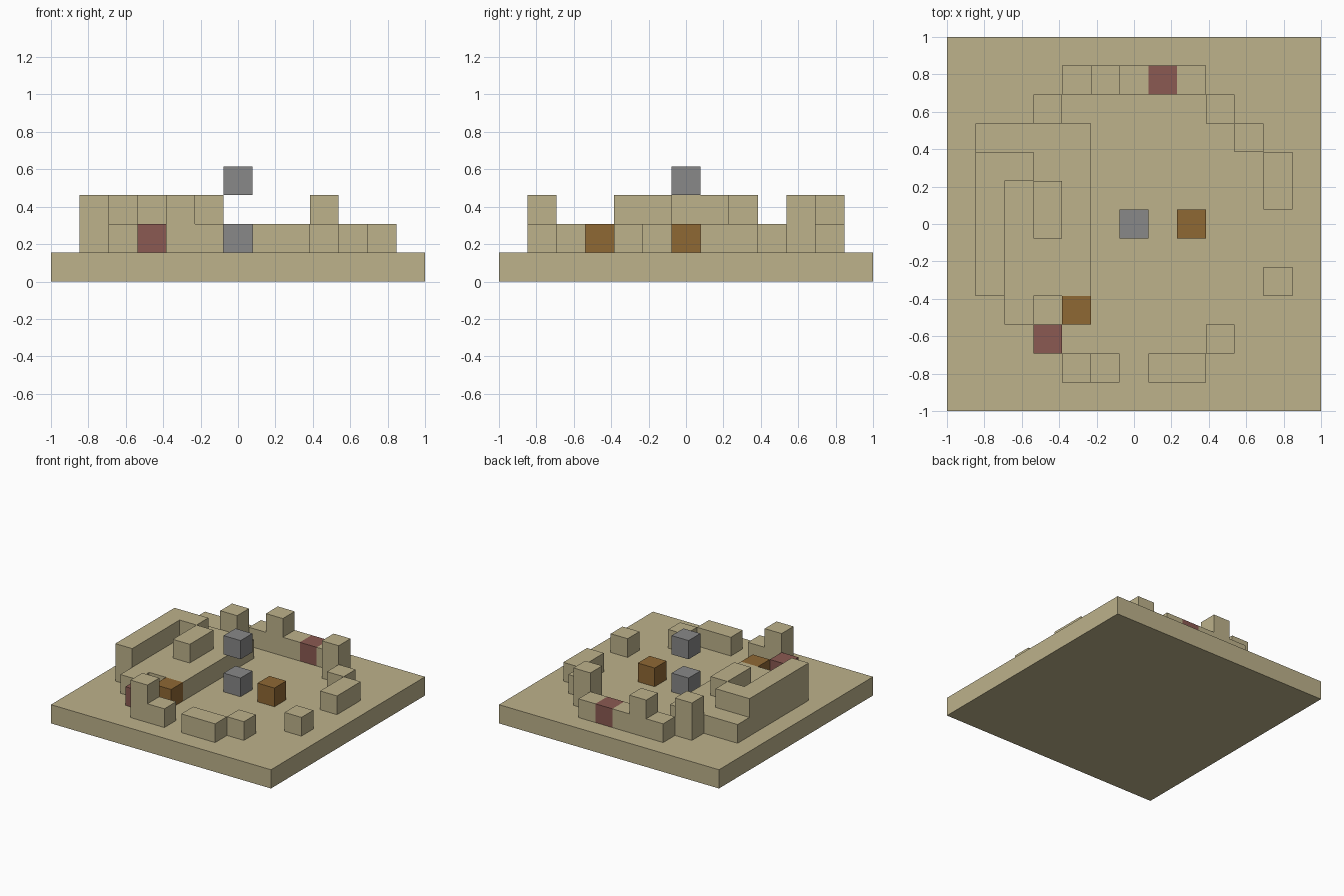
import bpy, bmesh
from mathutils import Matrix, Vector

if "Cube" in bpy.data.objects:
    bpy.data.objects.remove(bpy.data.objects["Cube"], do_unlink=True)

CELL = 2 / 13  # the model sits on a 13 x 13 grid of cells


def srgb(*rgb):
    return tuple(((c / 255 + 0.055) / 1.055) ** 2.4 for c in rgb) + (1.0,)


def material(name, color):
    mat = bpy.data.materials.new(name)
    mat.use_nodes = True
    mat.diffuse_color = color
    mat.node_tree.nodes["Principled BSDF"].inputs["Base Color"].default_value = color
    return mat


sand = material("sand", srgb(189, 178, 139))
brick = material("brick red", srgb(139, 90, 82))
wood = material("wood brown", srgb(143, 104, 52))
stone = material("stone grey", srgb(136, 136, 136))


def blocks(name, mat, *boxes):
    """Boxes given as (first x cell, last x, first y, last y, bottom layer, height)."""
    bm = bmesh.new()
    for x0, x1, y0, y1, layer, height in boxes:
        size = Vector((x1 - x0 + 1, y1 - y0 + 1, height)) * CELL
        centre = Vector(((x0 + x1) / 2, (y0 + y1) / 2, layer + height / 2)) * CELL
        bmesh.ops.create_cube(bm, size=1, matrix=Matrix.LocRotScale(centre, None, size))
    mesh = bpy.data.meshes.new(name)
    bm.to_mesh(mesh)
    bm.free()
    mesh.materials.append(mat)
    obj = bpy.data.objects.new(name, mesh)
    bpy.context.collection.objects.link(obj)
    return obj


def column(x, y, height=1):
    return (x, x, y, y, 1, height)


# Ground slab
blocks("ground_slab", sand, (-6, 6, -6, 6, 0, 1))

# Raised platform on one side, with a pit between its two front arms
blocks("platform", sand, (-4, -2, -2, 2, 1, 1), (-5, -2, 3, 3, 1, 1), column(-4, -3))
blocks("platform_wall", sand, (-5, -5, -2, 2, 1, 2), (-4, -4, 2, 2, 2, 1))
blocks("platform_bench", sand, (-3, -3, 0, 1, 2, 1))

# Broken ring of ruined walls
blocks("back_wall", sand, column(-2, 5), column(-1, 5, 2), column(0, 5), column(2, 5))
blocks("back_posts", sand, column(-3, 4, 2), column(3, 4, 2))
blocks("side_wall", sand, column(4, 3), (5, 5, 1, 2, 1, 1), column(5, -2))
blocks("front_wall", sand, column(-2, -5, 2), column(-1, -5), (1, 2, -5, -5, 1, 1), column(3, -4))

# Coloured blocks
blocks("brick_blocks", brick, column(1, 5), column(-3, -4))
blocks("wooden_blocks", wood, column(2, 0), column(-2, -3))

# Centre stone and the stone floating over it
blocks("centre_stone", stone, column(0, 0))
blocks("floating_stone", stone, (0, 0, 0, 0, 3, 1))
